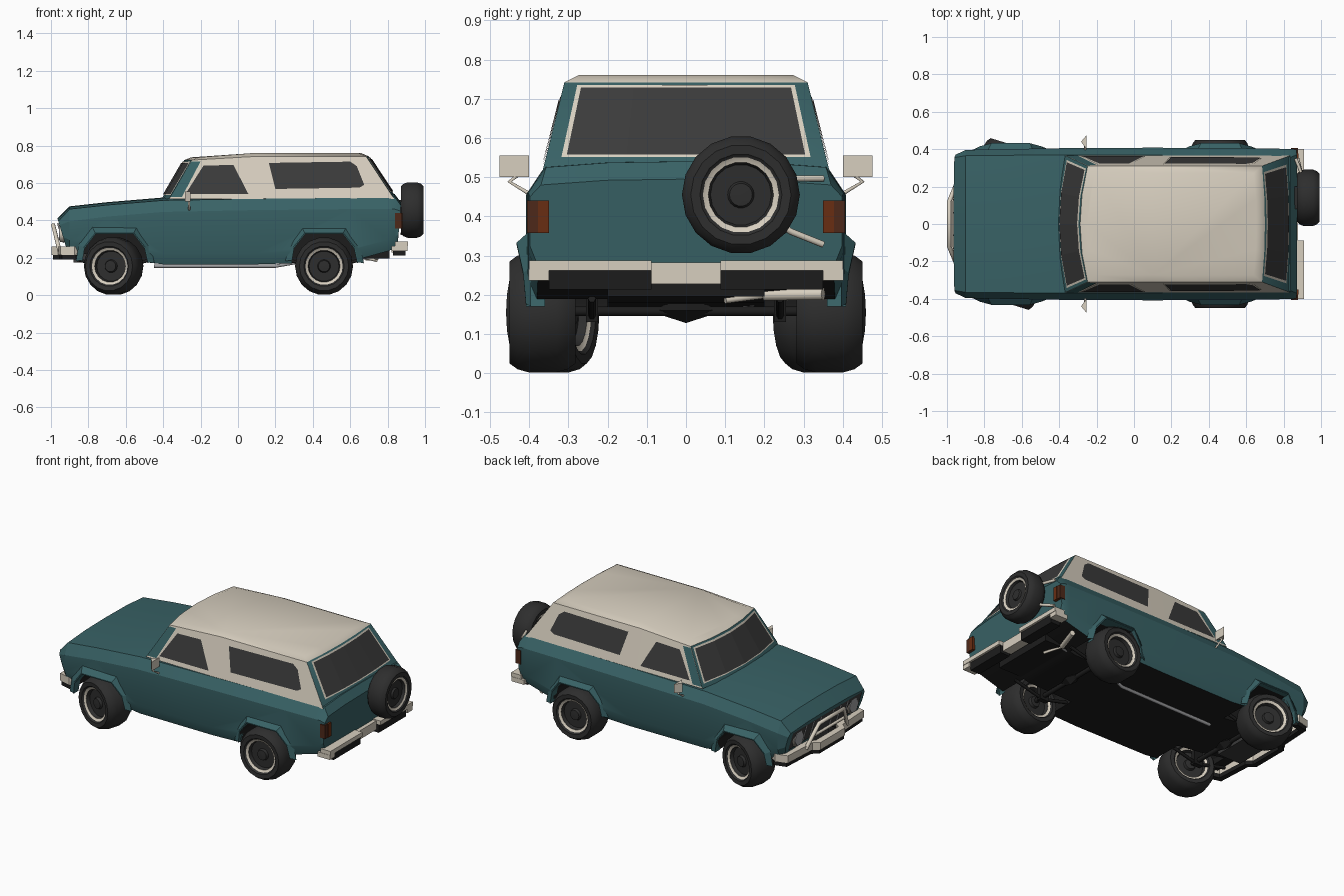
import bpy, bmesh, math
from mathutils import Vector, Matrix

if "Cube" in bpy.data.objects:
    bpy.data.objects.remove(bpy.data.objects["Cube"])

def mat(name, r, g, b):
    m = bpy.data.materials.new(name)
    m.diffuse_color = (r, g, b, 1)
    m.use_nodes = True
    m.node_tree.nodes["Principled BSDF"].inputs["Base Color"].default_value = m.diffuse_color
    return m

TEAL = mat("teal paint", .04, .122, .132)
CREAM = mat("cream", .68, .62, .52)
GLASS = mat("dark glass", .043, .043, .043)
TYRE = mat("tyre rubber", .027, .027, .027)
BLACK = mat("underside black", .012, .012, .012)
AMBER = mat("tail lamp red", .14, .026, .006)
BROWN = mat("tail lamp brown", .075, .022, .01)
LAMP = mat("headlamp grey", .35, .35, .36)

def make(name, bm, mats, smooth=None, fix=True):
    if fix:
        bmesh.ops.recalc_face_normals(bm, faces=bm.faces)
    me = bpy.data.meshes.new(name)
    bm.to_mesh(me)
    bm.free()
    ob = bpy.data.objects.new(name, me)
    bpy.context.collection.objects.link(ob)
    for m in mats:
        me.materials.append(m)
    bpy.ops.object.select_all(action='DESELECT')
    ob.select_set(True)
    bpy.context.view_layer.objects.active = ob
    if smooth:
        bpy.ops.object.shade_smooth_by_angle(angle=math.radians(smooth))
    return ob

def loft(rings, closed=True, caps=True):
    bm = bmesh.new()
    vs = [[bm.verts.new(p) for p in r] for r in rings]
    n = len(rings[0])
    for a, b in zip(vs, vs[1:]):
        for i in range(n if closed else n - 1):
            j = (i + 1) % n
            bm.faces.new((a[i], a[j], b[j], b[i]))
    if caps:
        bm.faces.new(vs[0])
        bm.faces.new(vs[-1])
    return bm

def box(name, x, y, z, m):
    bm = loft([[(x[0], y[0], k), (x[1], y[0], k), (x[1], y[1], k), (x[0], y[1], k)] for k in z])
    return make(name, bm, [m])

def tube(name, pts, r, m):
    cu = bpy.data.curves.new(name, 'CURVE')
    cu.dimensions = '3D'
    cu.bevel_depth, cu.bevel_resolution, cu.use_fill_caps = r, 1, True
    sp = cu.splines.new('POLY')
    sp.points.add(len(pts) - 1)
    for p, c in zip(sp.points, pts):
        p.co = (*c, 1)
    cu.materials.append(m)
    ob = bpy.data.objects.new(name, cu)
    bpy.context.collection.objects.link(ob)
    bpy.ops.object.select_all(action='DESELECT')
    ob.select_set(True)
    bpy.context.view_layer.objects.active = ob
    bpy.ops.object.convert(target='MESH')

# Lower body: x, bottom z, crease z, top z, half width, top half width, end slant
stations = [(-.965, .25, .375, .41, .37, .355, .3), (-.90, .235, .395, .475, .396, .365, 0),
            (-.70, .20, .42, .497, .40, .367, 0), (-.40, .165, .445, .522, .405, .37, 0),
            (.10, .165, .455, .53, .408, .368, 0), (.60, .18, .46, .535, .405, .364, 0),
            (.80, .235, .46, .542, .402, .36, 0), (.838, .25, .46, .54, .402, .357, 0),
            (.872, .265, .45, .495, .398, .37, -.08)]
rings = []
for x, zb, zc, zt, w, wt, sh in stations:
    half = [(.94 * w, zb), (w, zb + .06), (w, zc), (wt, zt - .015), (wt * .55, zt - .003)]
    sec = half + [(0, zt)] + [(-y, z) for y, z in reversed(half)]
    rings.append([(x + sh * (zt - z), y, z) for y, z in sec])
bm = loft(rings)
bmesh.ops.recalc_face_normals(bm, faces=bm.faces)
for f in bm.faces:
    f.material_index = 1 if f.normal.z < -.7 else 0
body = make("body", bm, [TEAL, BLACK])

# Wheel arches: cut the wells, then add flared lips
arch = [(-.172, .18), (-.16, .25), (-.1, .327), (.1, .327), (.16, .25), (.178, .17)]
lip_y = [.408, .415, .432, .432, .415, .408]
for cx, end in ((-.66, "front"), (.46, "rear")):
    for s in (1, -1):
        prof = [(-.172, .03)] + arch + [(.178, .03)]
        bm = loft([[(cx + x, s * y, z) for x, z in prof] for y in (.2, .6)])
        for f in bm.faces:
            f.material_index = 1
        cutter = make("arch_cutter", bm, [TEAL, BLACK])
        cutter.hide_render = True
        md = body.modifiers.new("well", 'BOOLEAN')
        md.operation, md.solver, md.object = 'DIFFERENCE', 'EXACT', cutter
        bpy.context.view_layer.objects.active = body
        bpy.ops.object.modifier_apply(modifier=md.name)
        bpy.data.objects.remove(cutter)
        rows = [[(cx + x * 1.2, s * .395, .17 + (z - .17) * 1.25) for x, z in arch],
                [(cx + x * 1.03, s * y, z + .006) for (x, z), y in zip(arch, lip_y)],
                [(cx + x, s * y, z) for (x, z), y in zip(arch, lip_y)],
                [(cx + x, s * .36, z) for x, z in arch]]
        make(end + "_arch_flare", loft(rows, False, False), [TEAL])
bpy.ops.object.select_all(action='DESELECT')
body.select_set(True)
bpy.context.view_layer.objects.active = body
bpy.ops.object.shade_smooth_by_angle(angle=math.radians(25))

# Cabin with hardtop roof
def cab_ring(zf, zr, xf, xr, w):
    S = (-1, -.5, 0, .5, 1)
    front = [(xf + .04 * s * s, s * w, zf) for s in S]
    rear = [(xr - .015 * s * s, s * w, zr) for s in reversed(S)]
    return front + [(.1, w, zr)] + rear + [(.1, -w, zr)]

lo, hi = cab_ring(.515, .515, -.408, .85, .366), cab_ring(.722, .742, -.288, .70, .31)
bm = loft([lo, hi, cab_ring(.737, .761, -.25, .655, .272)], caps=False)
bm.verts.ensure_lookup_table()
top = bm.verts[24:36]
bm.faces.new(top[0:6] + [top[11]])
bm.faces.new(top[5:12])
bmesh.ops.recalc_face_normals(bm, faces=bm.faces)
for f in bm.faces:
    f.material_index = 1 if abs(f.normal.x) > .6 else 0
make("cabin", bm, [CREAM, TEAL], 35)

# Windscreen and rear window plates following the cabin ends
def end_plate(name, i0, k, t0, t1, off, m):
    rows = []
    for t in (t0, t1):
        row = []
        for i in range(i0, i0 + 5):
            p = Vector(lo[i]).lerp(Vector(hi[i]), t)
            row.append((p.x + off, p.y * k, p.z))
        rows.append(row)
    make(name, loft(rows, False, False), [m])

end_plate("windscreen_frame", 0, .95, .10, .96, -.004, CREAM)
end_plate("windscreen", 0, .92, .13, .92, -.007, GLASS)
end_plate("rear_window_frame", 6, .89, .16, .97, .004, CREAM)
end_plate("rear_window", 6, .855, .19, .94, .007, GLASS)

# Side plates: pillar, door window, rear quarter window
def side_plate(name, pts, off, m):
    for s in (1, -1):
        bm = bmesh.new()
        vs = []
        for x, z in pts:
            zt = .722 + .02 * min(1, max(0, (x + .25) / .35))
            y = .366 + (.31 - .366) * (z - .515) / (zt - .515) + off
            vs.append(bm.verts.new((x, s * y, z)))
        f = bm.faces.new(vs)
        f.normal_update()
        if f.normal.y * s < 0:
            f.normal_flip()
        make(name, bm, [m], fix=False)

def grow(pts, d):
    c = sum((Vector(p) for p in pts), Vector((0, 0))) / len(pts)
    return [(x + math.copysign(d, x - c.x), z + math.copysign(d, z - c.y)) for x, z in pts]

door = [(-.28, .542), (-.185, .692), (-.025, .697), (.055, .542)]
quarter = [(.20, .568), (.165, .707), (.60, .714), (.635, .69), (.675, .59), (.65, .575)]
side_plate("windscreen_pillar", [(-.363, .525), (-.25, .715), (-.20, .715), (-.30, .525)], .002, TEAL)
for nm, pts in (("door_window", door), ("quarter_window", quarter)):
    side_plate(nm + "_frame", grow(pts, .009), .003, CREAM)
    side_plate(nm, pts, .005, GLASS)

# Wheels: lathe about the y axis, colour per profile step
def wheel(name, loc, rot=0, wide=1.0, R=1.0):
    half = [(.001, .062), (.03, .06), (.035, .045), (.08, .045), (.086, .066), (.1, .072),
            (.108, .082), (.132, .084), (.147, .064), (.155, .036)]
    idx = [0, 0, 0, 0, 1, 0, 0, 0, 0]
    prof = half + [(r, -y) for r, y in reversed(half)]
    idx = idx + [0] + idx[::-1]
    n = 18
    rings = [[(r * R * math.cos(2 * math.pi * k / n), y * wide, r * R * math.sin(2 * math.pi * k / n))
              for k in range(n)] for r, y in prof]
    bm = loft(rings)
    for i, f in enumerate(list(bm.faces)[:n * len(idx)]):
        f.material_index = idx[i // n]
    ob = make(name, bm, [TYRE, CREAM], 35)
    ob.matrix_world = Matrix.Translation(loc) @ Matrix.Rotation(rot, 4, 'Z')

for s in (1, -1):
    wheel("front_wheel", (-.665, s * .34, .155), math.radians(-17))
    wheel("rear_wheel", (.46, s * .366, .155))
wheel("spare_wheel", (.932, .14, .455), math.pi / 2, .72, .97)
box("spare_mount", (.85, .90), (.08, .20), (.40, .51), TYRE)
tube("spare_upper_arm", [(.865, .35, .497), (.895, .27, .497), (.9, .16, .49)], .009, CREAM)
tube("spare_lower_arm", [(.875, .35, .328), (.895, .27, .36), (.9, .16, .42)], .009, CREAM)

# Grille, headlamps and bull bar
gx = lambda z: -.969 + .3 * (.41 - z)
make("grille", loft([[(gx(z), y, z) for y in (-.335, .335)] for z in (.275, .388)], False, False), [GLASS])
for s in (1, -1):
    tube("headlamp", [(gx(.33) + .02, s * .265, .33), (gx(.33) - .012, s * .265, .33)], .045, LAMP)
    tube("headlamp_surround", [(gx(.33) + .02, s * .265, .33), (gx(.33) - .006, s * .265, .33)], .052, CREAM)
    for y in (.06, .13, .2):
        tube("grille_bar", [(gx(z) - .002, s * y, z) for z in (.28, .385)], .005, LAMP)
tube("bull_bar", [(-.955, -.2, .24), (-.988, -.12, .375), (-.988, .12, .375), (-.955, .2, .24)], .012, CREAM)
tube("bull_bar_brace", [(-.965, -.17, .3), (-.965, .17, .3)], .009, CREAM)

# Front bumper: swept box section with dark lower valance
plan = [(-.875, .392), (-.95, .372), (-.962, .15), (-.998, .12)]
plan += [(x, -y) for x, y in reversed(plan)]
for nm, z0, z1, d, m in (("front_bumper", .215, .26, 0, CREAM), ("front_valance", .19, .215, .008, BLACK)):
    make(nm, loft([[(x + d, y * .99, z0), (x + d, y * .99, z1), (x + .04, y * .92, z1), (x + .04, y * .92, z0)]
                   for x, y in plan]), [m])

# Rear bumper and tail lamps
box("rear_bumper_centre", (.82, .878), (-.088, .088), (.228, .282), CREAM)
for s in (1, -1):
    side = lambda a, b: sorted((s * a, s * b))
    box("rear_bumper_top", (.84, .908), side(.088, .40), (.262, .288), CREAM)
    box("rear_bumper_end", (.82, .905), side(.35, .402), (.236, .264), CREAM)
    box("rear_bumper_step", (.83, .895), side(.088, .35), (.213, .264), BLACK)
    box("tail_lamp_inner", (.84, .879), side(.35, .377), (.357, .44), AMBER)
    box("tail_lamp_outer", (.84, .876), side(.377, .405), (.357, .44), BROWN)
    # Door mirror and bracket
    make("mirror", loft([[(-.253, s * .4, z), (-.253, s * .476, z), (-.283, s * .44, z)] for z in (.50, .555)]), [CREAM])
    tube("mirror_bracket", [(-.26, s * .395, .455), (-.262, s * .45, .488), (-.262, s * .43, .505)], .006, CREAM)
    # Leaf springs
    for cx in (-.66, .46):
        box("spring_mount", (cx - .03, cx + .03), side(.225, .255), (.13, .22), BLACK)
        tube("leaf_spring", [(cx - .2, s * .24, .19), (cx, s * .24, .14), (cx + .2, s * .24, .19)], .01, BLACK)

# Axles, drive line, tank and exhaust
for cx, nm in ((-.66, "front"), (.46, "rear")):
    tube(nm + "_axle", [(cx, -.3, .158), (cx, .3, .158)], .014, BLACK)
    make(nm + "_differential", loft([[(cx + d * a, y, .16 + d * b) for a, b in ((-1, 0), (0, -.8), (1, 0), (0, .8))]
                                     for y, d in ((-.07, .012), (0, .04), (.07, .012))]), [BLACK])
box("front_skid_box", (-.88, -.72), (-.13, .13), (.175, .24), GLASS)
box("fuel_tank", (.62, .81), (-.2, .2), (.195, .26), BLACK)
tube("exhaust_pipe", [(-.45, .12, .155), (.2, .13, .155), (.34, .17, .18), (.56, .17, .2), (.68, .19, .2)], .01, LAMP)
tube("muffler", [(.69, .2, .2), (.74, .35, .202)], .017, CREAM)
tube("tail_pipe", [(.69, .2, .198), (.74, .1, .185)], .008, CREAM)
